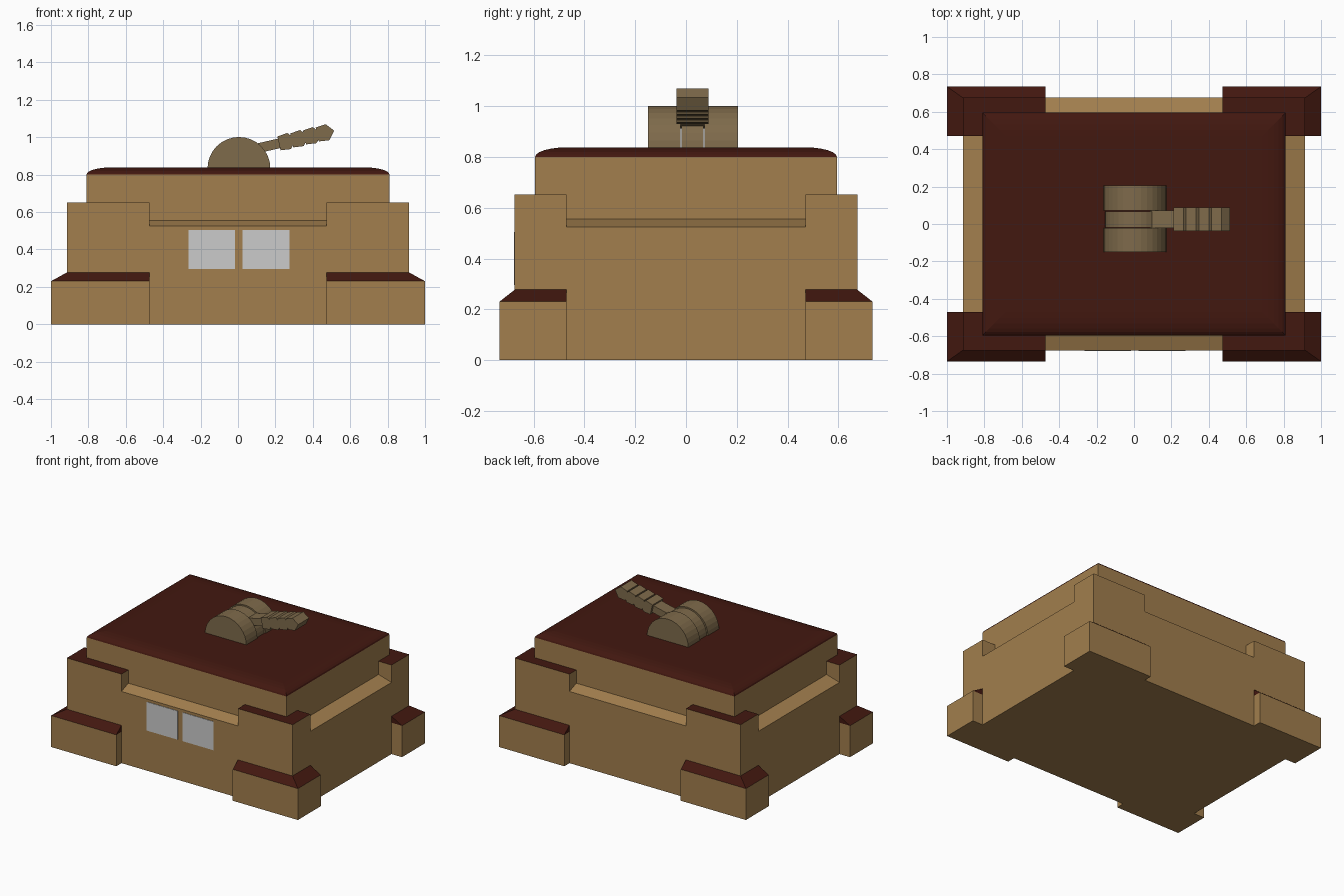
import bpy, bmesh, math
from mathutils import Matrix, Vector

if "Cube" in bpy.data.objects:
    bpy.data.objects.remove(bpy.data.objects["Cube"])


def material(name, rgb):
    m = bpy.data.materials.new(name)
    m.diffuse_color = (*rgb, 1)
    m.use_nodes = True
    m.node_tree.nodes["Principled BSDF"].inputs["Base Color"].default_value = m.diffuse_color
    return m


TAN = material("tan_wall", (0.36, 0.21, 0.075))
DARK = material("dark_roof", (0.055, 0.009, 0.005))
METAL = material("olive_metal", (0.21, 0.145, 0.07))


def finish(name, bm, mats, mirror=False):
    bmesh.ops.recalc_face_normals(bm, faces=bm.faces)
    me = bpy.data.meshes.new(name)
    bm.to_mesh(me)
    bm.free()
    for m in mats:
        me.materials.append(m)
    ob = bpy.data.objects.new(name, me)
    bpy.context.collection.objects.link(ob)
    if mirror:
        mod = ob.modifiers.new("four_corners", 'MIRROR')
        mod.use_axis = (True, True, False)
        mod.use_mirror_merge = False
    return ob


def loft(name, rings, mats, dark_from=99, mirror=False):
    """Stack rectangles (x0, x1, y0, y1, z); bands from dark_from up use slot 1."""
    bm = bmesh.new()
    loops = [[bm.verts.new(p) for p in ((a, c, z), (b, c, z), (b, d, z), (a, d, z))]
             for a, b, c, d, z in rings]
    bm.faces.new(loops[0])
    for k, (lo, hi) in enumerate(zip(loops, loops[1:])):
        for i in range(4):
            j = (i + 1) % 4
            bm.faces.new((lo[i], lo[j], hi[j], hi[i])).material_index = int(k >= dark_from)
    bm.faces.new(loops[-1]).material_index = int(len(rings) - 1 >= dark_from)
    return finish(name, bm, mats, mirror)


def extrude_y(name, profile, y0, y1):
    """Prism from an (x, z) outline."""
    bm = bmesh.new()
    f = bm.faces.new([bm.verts.new((x, y0, z)) for x, z in profile])
    ext = bmesh.ops.extrude_face_region(bm, geom=[f])
    moved = [v for v in ext["geom"] if isinstance(v, bmesh.types.BMVert)]
    bmesh.ops.translate(bm, verts=moved, vec=(0, y1 - y0, 0))
    return finish(name, bm, [METAL])


def centred(hx, hy, z):
    return (-hx, hx, -hy, hy, z)


# Main walls with sloped ledge and inset upper storey
loft("main_walls", [centred(.915, .675, 0), centred(.915, .675, .525),
                    centred(.81, .595, .555), centred(.81, .595, .80)], [TAN])

# Rounded roof edge
roof = []
for i in range(7):
    a = math.radians(15 * i)
    inset = .125 * (1 - math.cos(a))
    roof.append(centred(.81 - inset, .595 - inset, .80 + .038 * math.sin(a)))
loft("roof", roof, [DARK])

# Corner towers and stepped corner feet
loft("corner_towers", [(.472, .915, .47, .675, .525), (.472, .915, .47, .675, .652)],
     [TAN, DARK], 1, True)
loft("corner_feet", [(.472, 1, .47, .735, 0), (.472, 1, .47, .735, .23),
                     (.472, .915, .47, .675, .277)], [TAN, DARK], 1, True)

# Front windows
for name, x0 in (("left_window", -.265), ("right_window", .025)):
    loft(name, [(x0, x0 + .25, -.678, -.67, .295), (x0, x0 + .25, -.678, -.67, .505)], [])


# Turret: two half drums with a slightly smaller one between
def half_disc(r, n=16):
    return [(.005 + r * math.cos(math.pi * i / n), .833 + r * math.sin(math.pi * i / n))
            for i in range(n + 1)]


extrude_y("turret_drum_front", half_disc(.168), -.15, -.022)
extrude_y("turret_drum_back", half_disc(.168), .072, .205)
extrude_y("turret_drum_middle", half_disc(.16), -.018, .068)

# Tilted barrel with chevron-ended muzzle segments
tilt = Matrix.Translation(Vector((.219, 0, .967))) @ Matrix.Rotation(math.radians(-13), 4, 'Y')
barrel = [extrude_y("barrel", [(-.13, -.026), (.02, -.026), (.02, .026), (-.13, .026)],
                    -.022, .072)]
for i in range(4):
    u = i * .07
    barrel.append(extrude_y(f"muzzle_segment_{i + 1}",
                            [(u, -.038), (u + .056, -.044), (u + .093, 0),
                             (u + .056, .044), (u, .038)], -.038, .088))
for ob in barrel:
    ob.data.transform(tilt)
